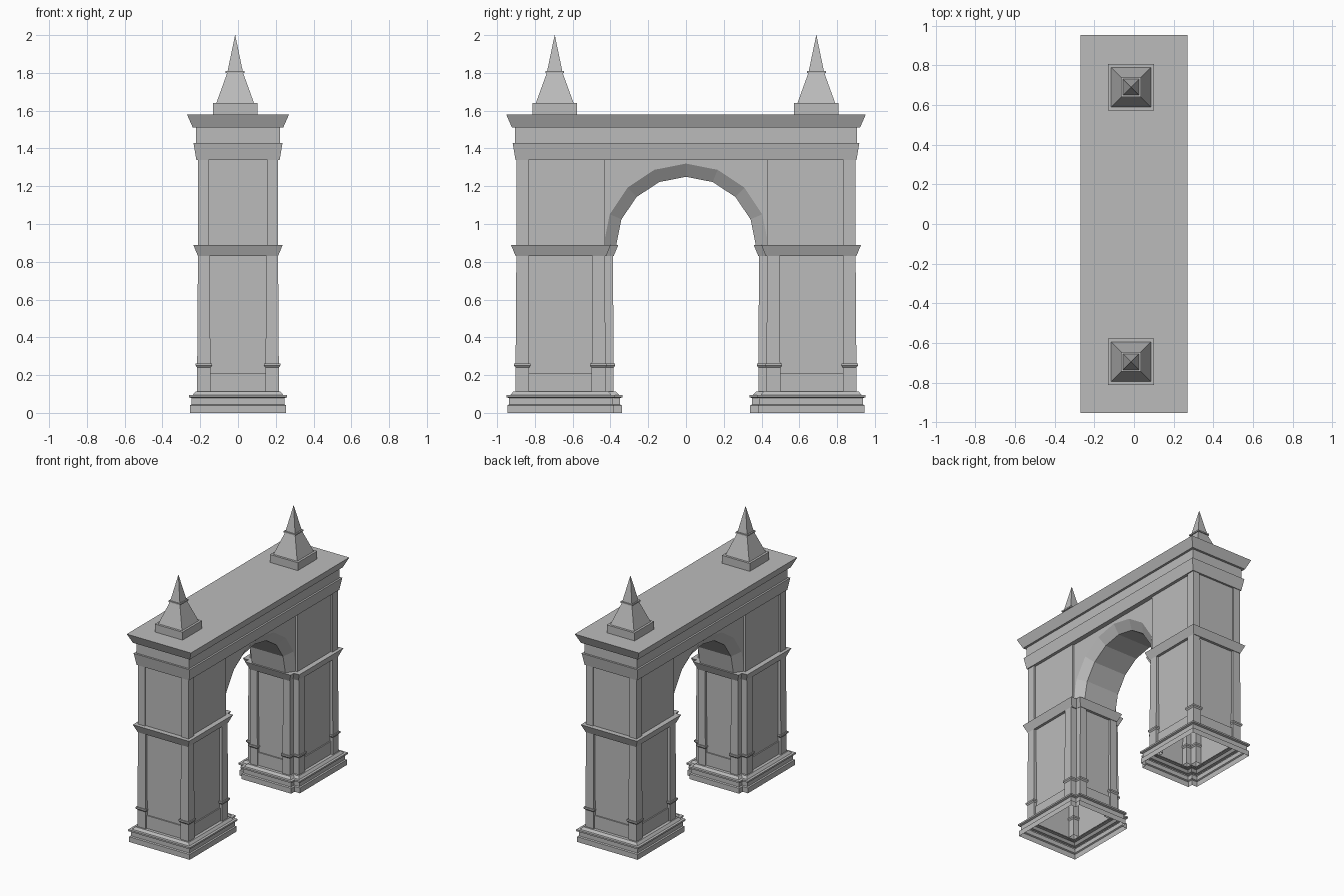
import bpy
import bmesh
from math import sin, cos, pi

default = bpy.data.objects.get("Cube")
if default:
    bpy.data.objects.remove(default, do_unlink=True)

# One plain stone colour
stone = bpy.data.materials.new("grey_stone")
stone.use_nodes = True
grey = (0.5, 0.5, 0.5, 1)
stone.diffuse_color = grey
stone.node_tree.nodes["Principled BSDF"].inputs["Base Color"].default_value = grey


def finish(name, bm):
    bmesh.ops.recalc_face_normals(bm, faces=bm.faces)
    mesh = bpy.data.meshes.new(name)
    bm.to_mesh(mesh)
    bm.free()
    mesh.materials.append(stone)
    obj = bpy.data.objects.new(name, mesh)
    bpy.context.collection.objects.link(obj)
    return obj


def loft(name, plan, profile, bottom=True, top=True):
    """Stack outlines plan(offset) at the heights of a (z, offset) profile."""
    bm = bmesh.new()
    rings = [[bm.verts.new((x, y, z)) for x, y in plan(o)] for z, o in profile]
    n = len(rings[0])
    for a, b in zip(rings, rings[1:]):
        for i in range(n):
            j = (i + 1) % n
            bm.faces.new((a[i], a[j], b[j], b[i]))
    if bottom:
        bm.faces.new(rings[0][::-1])
    if top:
        bm.faces.new(rings[-1])
    return finish(name, bm)


def rect(x0, x1, y0, y1):
    def plan(o):
        return [(x0 - o, y0 - o), (x1 + o, y0 - o), (x1 + o, y1 + o), (x0 - o, y1 + o)]
    return plan


def pier_plan(side):
    """Rectangular pier with a narrower jamb towards the opening."""
    def plan(o):
        w, j = 0.21 + o, 0.165 + o
        back, step, inner = 0.90 + o, 0.425 - o, 0.385 - o
        half = [(w, back), (w, step), (j, step), (j, inner)]
        pts = half + [(-x, y) for x, y in reversed(half)]
        return [(x, y * side) for x, y in pts]
    return plan


def y_rect(x0, x1, a, b, side):
    return rect(x0, x1, *sorted((a * side, b * side)))


BASE = [(0, .045), (.04, .045), (.045, .036), (.078, .036), (.083, .05),
        (.095, .05), (.095, .03), (.112, .015), (.112, -.018)]
CORNICE = [(.83, -.018), (.83, .002), (.89, .027), (.89, -.02)]
PILASTER = [(.11, .004), (.24, .004), (.25, .012), (.262, .012), (.262, .004), (.84, 0)]

for side, end in ((-1, "front"), (1, "back")):
    plan = pier_plan(side)
    # Lower pier: moulded base, recessed shaft, panel plinth, cornice
    loft(end + "_pier_base", plan, BASE, False, False)
    loft(end + "_pier_shaft", plan, [(.11, -.018), (.84, -.018)], False, False)
    loft(end + "_panel_plinth", plan, [(.11, -.009), (.21, -.009), (.21, -.018)], False, False)
    loft(end + "_pier_cornice", plan, CORNICE)
    # Upper pier between the cornice and the entablature
    loft(end + "_upper_pier", y_rect(-.198, .198, .43, .888, side), [(.88, 0), (1.35, 0)])

    for s, hand in ((-1, "right"), (1, "left")):
        def strip(a, b, c, d):
            x0, x1 = sorted((a * s, b * s))
            return y_rect(x0, x1, c, d, side)
        tag = end + "_" + hand
        # Corner pilasters of the lower pier
        loft(tag + "_outer_pilaster", strip(.15, .212, .835, .898), PILASTER, False)
        loft(tag + "_inner_pilaster", strip(.15, .212, .43, .495), PILASTER, False)
        loft(tag + "_jamb_pilaster", strip(.11, .165, .387, .44), PILASTER, False)
        # Corner strip of the upper pier
        loft(tag + "_upper_strip", strip(.155, .213, .833, .898), [(.88, 0), (1.35, 0)])

    # Pinnacle on a square plinth, with a collar below the tip
    cy = -.695 if side < 0 else .69
    loft(end + "_pinnacle", rect(-.015, -.015, cy, cy),
         [(1.575, .117), (1.64, .117), (1.64, .1), (1.80, .042), (1.80, .05),
          (1.81, .05), (1.81, .04), (2.0, .0005)])

# Arch wall: spandrels, splayed arch edge and faceted soffit
bm = bmesh.new()
STEPS = 8
rows = []
for i in range(STEPS + 1):
    a = pi * i / STEPS
    oy, oz = .437 * cos(a), .885 + .435 * sin(a)
    iy, iz = .37 * cos(a), .885 + .365 * sin(a)
    half = [(.185, oy, 1.35), (.185, oy, oz), (.14, iy, iz)]
    pts = half + [(-x, y, z) for x, y, z in reversed(half)]
    rows.append([bm.verts.new(p) for p in pts])
for a, b in zip(rows, rows[1:]):
    for k in range(len(a)):
        j = (k + 1) % len(a)
        bm.faces.new((a[k], a[j], b[j], b[k]))
bm.faces.new(rows[0])
bm.faces.new(rows[-1][::-1])
finish("arch_wall", bm)

# Entablature: sloped architrave, frieze and flared top cornice
loft("entablature", rect(-.215, .215, -.897, .897),
     [(1.34, .006), (1.43, .021), (1.43, .007), (1.51, .007), (1.51, .024), (1.58, .055)])
